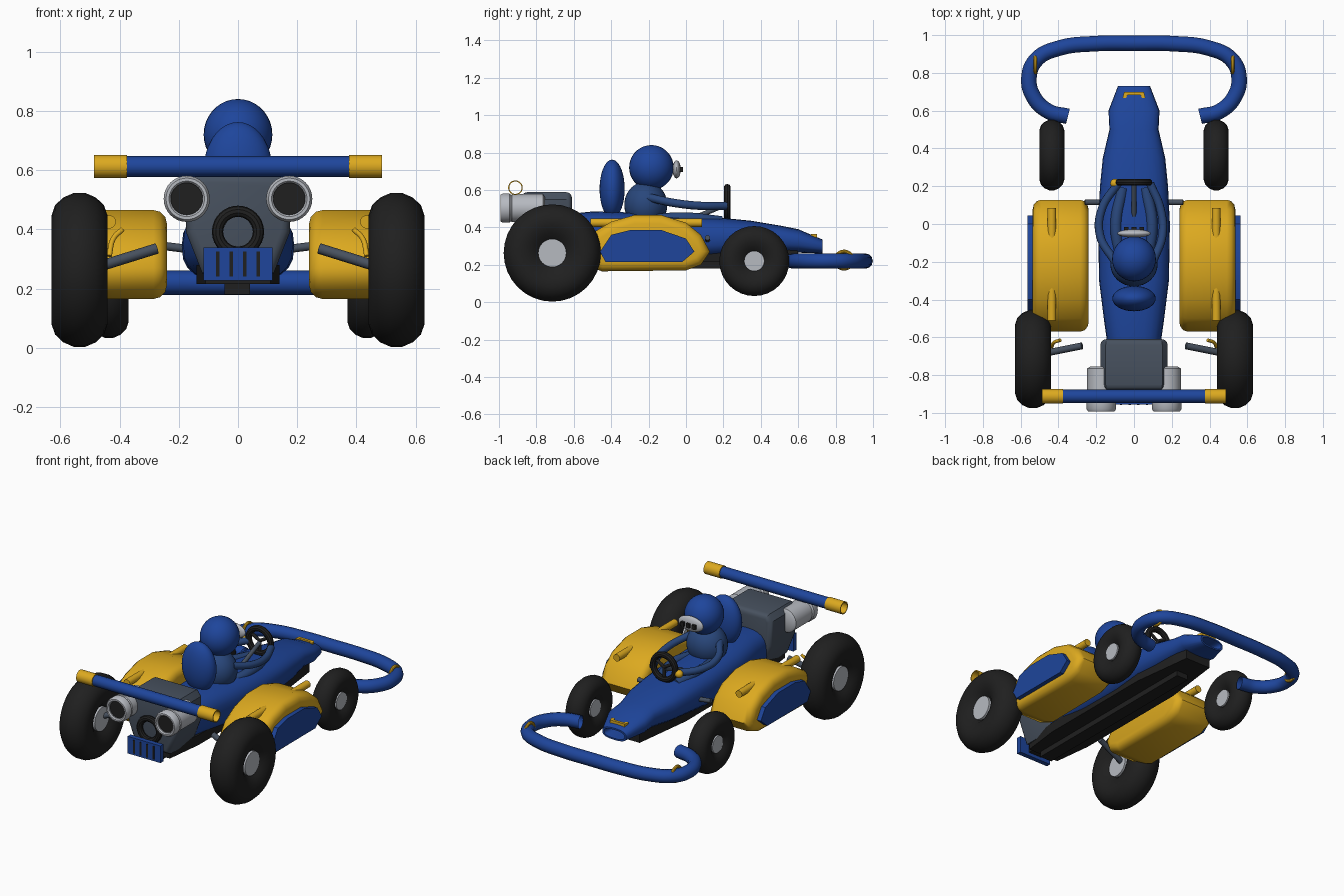
import bpy, bmesh
from math import sin, cos, pi, radians
from mathutils import Vector, Matrix

if "Cube" in bpy.data.objects:
    bpy.data.objects.remove(bpy.data.objects["Cube"], do_unlink=True)


def paint(name, r, g, b):
    m = bpy.data.materials.new(name)
    m.use_nodes = True
    m.diffuse_color = (r, g, b, 1)
    m.node_tree.nodes["Principled BSDF"].inputs["Base Color"].default_value = (r, g, b, 1)
    return m


BLUE = paint("body blue", 0.013, 0.06, 0.33)
SUIT = paint("suit blue", 0.022, 0.063, 0.2)
YELLOW = paint("warm yellow", 0.72, 0.4, 0.014)
BLACK = paint("rubber black", 0.014, 0.014, 0.014)
STEEL = paint("dark steel", 0.063, 0.082, 0.113)
SILVER = paint("silver", 0.47, 0.49, 0.53)
SIDES = (("left", 1), ("right", -1))


def finish(name, bm, mat, angle=35):
    bmesh.ops.recalc_face_normals(bm, faces=bm.faces)
    me = bpy.data.meshes.new(name)
    bm.to_mesh(me)
    bm.free()
    me.materials.append(mat)
    me.shade_smooth()
    me.set_sharp_from_angle(angle=radians(angle))
    ob = bpy.data.objects.new(name, me)
    bpy.context.collection.objects.link(ob)


def skin(name, rings, mat, caps=True):
    """Skin a surface over equal closed rings of points."""
    bm = bmesh.new()
    loops = [[bm.verts.new(p) for p in ring] for ring in rings]
    n = len(loops[0])
    for a, b in zip(loops, loops[1:]):
        for i in range(n):
            bm.faces.new((a[i], a[(i + 1) % n], b[(i + 1) % n], b[i]))
    if caps:
        bm.faces.new(loops[0])
        bm.faces.new(loops[-1])
    finish(name, bm, mat)


def lathe(name, centre, axis, profile, mat, n=32, caps=True):
    """Turn (radius, offset) points around the x or y axis."""
    rings = []
    for r, t in profile:
        ring = []
        for i in range(n):
            c, s = r * cos(2 * pi * i / n), r * sin(2 * pi * i / n)
            ring.append(Vector(centre) + Vector((t, c, s) if axis == "x" else (c, t, s)))
        rings.append(ring)
    skin(name, rings, mat, caps)


def prism(name, pts, axis, a, b, mat, bevel=0, angle=35):
    """Extrude a flat outline along an axis, then round its end edges."""
    put = {"x": lambda p, t: (t, *p), "y": lambda p, t: (p[0], t, p[1]),
           "z": lambda p, t: (*p, t)}[axis]
    bm = bmesh.new()
    lo = [bm.verts.new(put(p, a)) for p in pts]
    hi = [bm.verts.new(put(p, b)) for p in pts]
    ends = [bm.faces.new(lo), bm.faces.new(hi)]
    for i in range(len(pts)):
        j = (i + 1) % len(pts)
        bm.faces.new((lo[i], lo[j], hi[j], hi[i]))
    if bevel:
        bmesh.ops.bevel(bm, geom=[e for f in ends for e in f.edges], offset=bevel,
                        segments=3, profile=0.5, affect="EDGES", clamp_overlap=True)
    finish(name, bm, mat, angle)


def box(name, x, y, z, mat):
    prism(name, [(x[0], z[0]), (x[1], z[0]), (x[1], z[1]), (x[0], z[1])], "y", y[0], y[1], mat)


def tube(name, pts, r, mat, caps=True):
    """Round tube along a smooth path."""
    cu = bpy.data.curves.new(name + " path", "CURVE")
    cu.dimensions = "3D"
    cu.bevel_depth, cu.bevel_resolution, cu.resolution_u = r, 4, 8
    cu.use_fill_caps = caps
    sp = cu.splines.new("BEZIER")
    sp.bezier_points.add(len(pts) - 1)
    for bp, p in zip(sp.bezier_points, pts):
        bp.co = p
        bp.handle_left_type = bp.handle_right_type = "AUTO"
    tmp = bpy.data.objects.new(name + " path", cu)
    bpy.context.collection.objects.link(tmp)
    me = bpy.data.meshes.new_from_object(tmp.evaluated_get(bpy.context.evaluated_depsgraph_get()))
    bpy.data.objects.remove(tmp, do_unlink=True)
    bm = bmesh.new()
    bm.from_mesh(me)
    bpy.data.meshes.remove(me)
    bmesh.ops.remove_doubles(bm, verts=bm.verts, dist=0.0005)
    finish(name, bm, mat, 50)


def ball(name, centre, size, mat):
    bm = bmesh.new()
    bmesh.ops.create_uvsphere(bm, u_segments=32, v_segments=18, radius=1)
    bm.transform(Matrix.Translation(centre) @ Matrix.Diagonal((*size, 1)))
    finish(name, bm, mat)


def hoop(name, centre, axis, R, r, mat):
    prof = [(R + r * cos(k * pi / 5), r * sin(k * pi / 5)) for k in range(11)]
    lathe(name, centre, axis, prof, mat, caps=False)


def wheel(name, x, y, z, R, half):
    """Round-shouldered tyre with a sunken hub on both sides."""
    side = [(0.27, 0.5), (0.4, 0.8), (0.56, 0.97), (0.7, 1), (0.84, 0.87), (0.94, 0.58), (1, 0.2)]
    prof = [(R * a, half * b) for a, b in side]
    prof += [(a, -b) for a, b in reversed(prof)]
    lathe(name + "_tyre", (x, y, z), "x", prof, BLACK)
    h = half * 0.72
    lathe(name + "_hub", (x, y, z), "x", [(R * 0.29, -h), (R * 0.29, h)], SILVER)


# Body shell with an open nose
rings = []
for y, w, zb, zt in ((-0.64, 0.14, 0.24, 0.47), (-0.5, 0.16, 0.23, 0.485), (-0.3, 0.185, 0.22, 0.48),
                     (0, 0.19, 0.22, 0.465), (0.2, 0.18, 0.24, 0.45), (0.35, 0.165, 0.25, 0.435),
                     (0.5, 0.13, 0.265, 0.41), (0.6, 0.135, 0.265, 0.39), (0.73, 0.085, 0.26, 0.335),
                     (0.73, 0.072, 0.27, 0.325), (0.64, 0.06, 0.28, 0.32)):
    ring = []
    for i in range(24):
        c, s = cos(2 * pi * i / 24), sin(2 * pi * i / 24)
        c, s = [abs(v) ** 0.75 * (1 if v > 0 else -1) for v in (c, s)]
        ring.append((w * c, y, (zb + zt) / 2 + (zt - zb) / 2 * s))
    rings.append(ring)
skin("body_shell", rings, BLUE)
prism("floor_pan", [(-0.11, -0.85), (0.11, -0.85), (0.14, -0.6), (0.14, 0.2), (0.09, 0.6), (-0.09, 0.6),
                    (-0.14, 0.2), (-0.14, -0.6)], "z", 0.215, 0.28, BLACK)
box("floor_rail", (-0.045, 0.04), (-0.83, 0.45), (0.18, 0.22), BLACK)
prism("nose_badge", [(-0.06, 0.668), (-0.052, 0.7), (0.052, 0.7), (0.06, 0.668), (0.042, 0.668),
                     (0.035, 0.683), (-0.035, 0.683), (-0.042, 0.668)], "z", 0.345, 0.364, YELLOW)

# Side pods, their panels and rails
pod = [(-0.57, 0.27), (-0.5, 0.37), (-0.4, 0.43), (-0.28, 0.465), (-0.13, 0.465), (0, 0.425),
       (0.08, 0.36), (0.128, 0.27), (0.08, 0.2), (0, 0.17), (-0.45, 0.165), (-0.54, 0.2)]
panel = [(-0.46, 0.27), (-0.4, 0.36), (-0.3, 0.385), (-0.13, 0.385), (0, 0.34), (0.045, 0.27),
         (-0.02, 0.215), (-0.43, 0.215)]
for side, s in SIDES:
    prism(side + "_side_pod", pod, "x", s * 0.24, s * 0.537, YELLOW, 0.045, 60)
    prism(side + "_pod_panel", panel, "x", s * 0.53, s * 0.565, BLUE)
    tube(side + "_pod_rail", [(s * 0.435, -0.51, 0.425), (s * 0.435, 0.085, 0.425)], 0.023, YELLOW)
    # Wheels and suspension
    wheel(side + "_rear_wheel", s * 0.535, -0.715, 0.263, 0.26, 0.095)
    wheel(side + "_front_wheel", s * 0.435, 0.365, 0.22, 0.187, 0.066)
    tube(side + "_rear_arm", [(s * 0.275, -0.645, 0.335), (s * 0.5, -0.69, 0.265)], 0.018, STEEL)
    tube(side + "_rear_hook", [(s * 0.39, -0.615, 0.4), (s * 0.42, -0.625, 0.37), (s * 0.435, -0.65, 0.31)],
         0.009, YELLOW)
    tube(side + "_pod_strut", [(s * 0.14, 0.115, 0.33), (s * 0.26, 0.115, 0.345)], 0.014, STEEL)
    # Bumper ring and open rear bar end
    hoop(side + "_bumper_ring", (s * 0.523, 0.845, 0.225), "x", 0.046, 0.01, YELLOW)
    lathe(side + "_bar_end", (0, -0.912, 0.612), "x",
          [(0.034, s * 0.375), (0.039, s * 0.375), (0.039, s * 0.487), (0.033, s * 0.487),
           (0.033, s * 0.38)], YELLOW, caps=False)
    # Exhaust
    lathe(side + "_exhaust", (s * 0.173, 0, 0.503), "y",
          [(0.06, -0.755), (0.075, -0.765), (0.075, -0.93), (0.07, -0.935), (0.078, -0.945), (0.078, -0.98),
           (0.07, -0.993), (0.06, -0.993), (0.054, -0.985), (0.054, -0.96)], SILVER)
    lathe(side + "_exhaust_mouth", (s * 0.173, 0, 0.503), "y", [(0.055, -0.95), (0.055, -0.978)], BLACK)

# Front bumper and rear bar
half = [(0.35, 0.57), (0.45, 0.595), (0.53, 0.67), (0.556, 0.775), (0.515, 0.872), (0.4, 0.93), (0.2, 0.955)]
path = [(x, y, 0.22) for x, y in half]
tube("front_bumper", path + [(0, 0.957, 0.22)] + [(-x, y, z) for x, y, z in reversed(path)],
     0.041, BLUE, caps=False)
tube("rear_bar", [(-0.4, -0.912, 0.612), (0.4, -0.912, 0.612)], 0.035, BLUE, caps=False)

# Engine, fan ring and grille
prism("engine_block", [(-0.12, 0.25), (0.12, 0.25), (0.175, 0.39), (0.178, 0.55), (0.15, 0.588),
                       (-0.15, 0.588), (-0.178, 0.55), (-0.175, 0.39)], "y", -0.88, -0.61, STEEL, 0.03)
hoop("fan_ring", (0, -0.9, 0.392), "y", 0.069, 0.019, BLACK)
box("grille_plate", (-0.117, 0.117), (-0.955, -0.925), (0.228, 0.338), BLUE)
box("grille_mount", (-0.05, 0.05), (-0.93, -0.84), (0.25, 0.31), BLACK)
for k in range(4):
    x = -0.069 + 0.046 * k
    box("grille_slot", (x - 0.006, x + 0.006), (-0.959, -0.95), (0.24, 0.325), BLACK)

# Seat and driver
ball("seat_back", (0, -0.395, 0.605), (0.115, 0.067, 0.157), BLUE)
ball("helmet", (0, -0.185, 0.72), (0.116, 0.119, 0.12), BLUE)
ball("torso", (0, -0.215, 0.52), (0.125, 0.115, 0.125), SUIT)
ball("face_guard", (0, -0.05, 0.71), (0.088, 0.022, 0.048), SILVER)
for x in (-0.04, 0, 0.04):
    box("guard_vent", (x - 0.012, x + 0.012), (-0.04, -0.015), (0.695, 0.722), BLACK)
for side, s, out in (("left", 1, 0), ("right", -1, 0.03)):
    tube(side + "_arm", [(s * 0.1, -0.2, 0.56), (s * (0.15 + out), -0.06, 0.53),
                         (s * (0.14 + out), 0.08, 0.515), (s * 0.085, 0.215, 0.515)], 0.022, SUIT)
    tube(side + "_leg", [(s * 0.07, -0.2, 0.44), (s * 0.095, 0, 0.45), (s * 0.06, 0.19, 0.43)], 0.03, SUIT)
ball("glove", (-0.1, 0.215, 0.515), (0.026, 0.024, 0.024), YELLOW)

# Steering wheel and column
hoop("steering_wheel", (0, 0.221, 0.535), "y", 0.078, 0.019, BLACK)
for a in (0, 120, 240):
    r = radians(a - 90)
    tube("wheel_spoke", [(0, 0.221, 0.535), (0.08 * cos(r), 0.221, 0.535 + 0.08 * sin(r))], 0.01, BLACK)
tube("steering_column", [(0, 0.22, 0.525), (0, 0.03, 0.445)], 0.013, STEEL)
